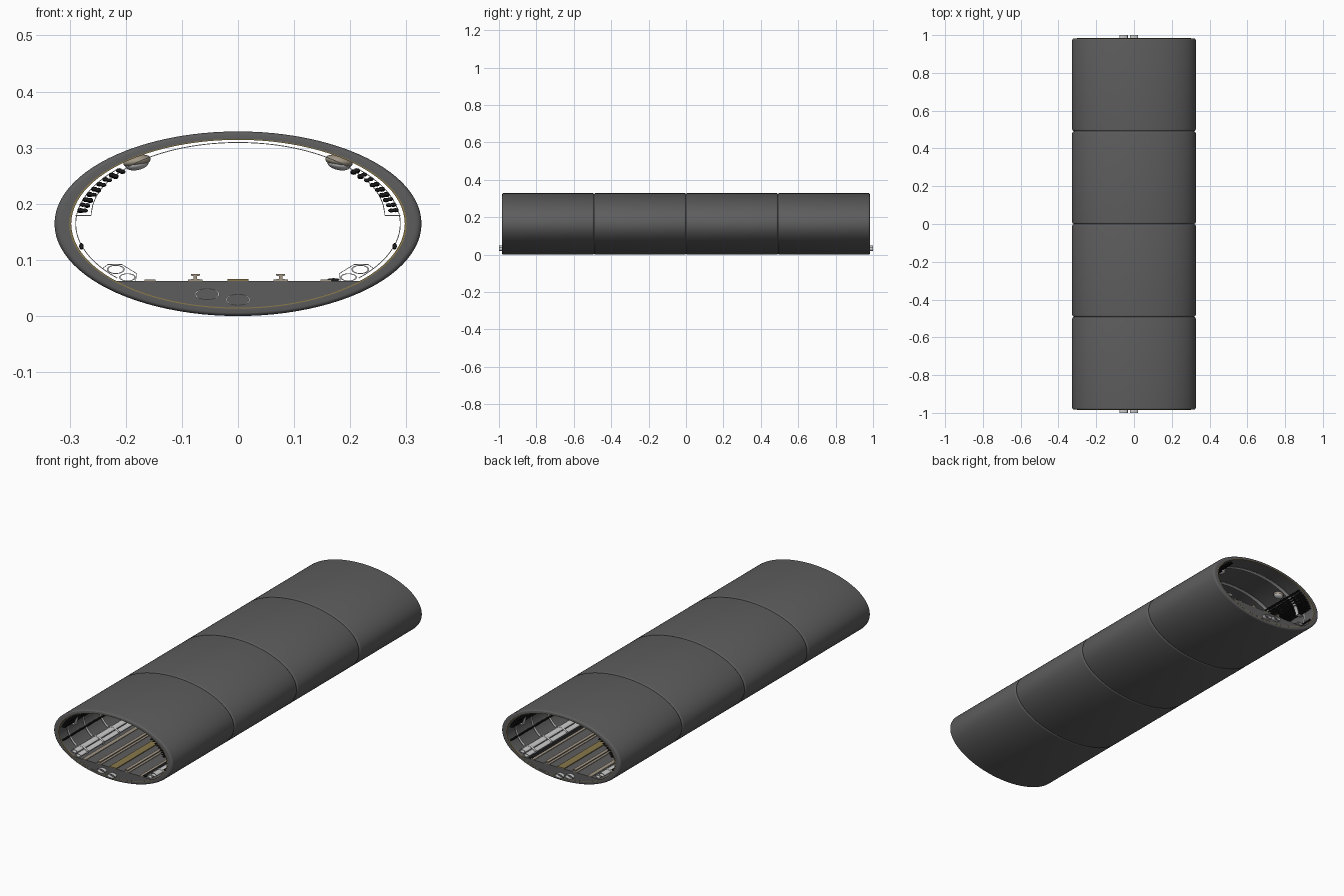
import bpy, bmesh, random
from math import sin, cos, pi, radians, sqrt

if "Cube" in bpy.data.objects:
    bpy.data.objects.remove(bpy.data.objects["Cube"])

random.seed(4)
A, B = 0.327, 0.1645          # outer half-width / half-height (centre at z = B)
SEG, END = 0.4915, 0.983      # segment length, tunnel half-length
INNER, FLOOR = 0.912, 0.062


def mat(name, r, g, b):
    m = bpy.data.materials.new(name)
    m.diffuse_color = (r, g, b, 1)
    m.use_nodes = True
    m.node_tree.nodes["Principled BSDF"].inputs["Base Color"].default_value = m.diffuse_color
    return m


CONCRETE = mat("concrete", 0.11, 0.11, 0.11)
BRASS = mat("brass", 0.25, 0.19, 0.07)
TAN = mat("tan_metal", 0.36, 0.31, 0.24)
STEEL = mat("light_steel", 0.6, 0.6, 0.6)
BLACK = mat("cable_black", 0.01, 0.01, 0.01)


def finish(bm, name, material, smooth=True):
    bmesh.ops.recalc_face_normals(bm, faces=bm.faces)
    me = bpy.data.meshes.new(name)
    bm.to_mesh(me)
    bm.free()
    ob = bpy.data.objects.new(name, me)
    bpy.context.collection.objects.link(ob)
    me.materials.append(material)
    if smooth:
        bpy.ops.object.select_all(action='DESELECT')
        ob.select_set(True)
        bpy.context.view_layer.objects.active = ob
        bpy.ops.object.shade_smooth_by_angle(angle=radians(35))
    return ob


def wall(s, t):
    """Point on the tunnel ellipse scaled by s, at angle t."""
    return (A * s * cos(t), B + B * s * sin(t))


def skin(bm, loops, around=True, along=False, caps=False):
    """Bridge successive loops of (x, y, z) points with quads."""
    vs = [[bm.verts.new(p) for p in lp] for lp in loops]
    n, m = len(vs[0]), len(vs)
    for j in range(m if along else m - 1):
        for i in range(n if around else n - 1):
            a, b = vs[j], vs[(j + 1) % m]
            bm.faces.new((a[i], a[(i + 1) % n], b[(i + 1) % n], b[i]))
    if caps:
        bm.faces.new(vs[0])
        bm.faces.new(vs[-1])


def extrude(name, profile, spans, material, caps=True, mirror=False):
    """Extrude an x-z profile along y over each (y0, y1) span."""
    bm = bmesh.new()
    for sx in ((1, -1) if mirror else (1,)):
        for y0, y1 in spans:
            skin(bm, [[(sx * x, y, z) for x, z in profile] for y in (y0, y1)], caps=caps)
    return finish(bm, name, material)


def ring(name, profile, material, n=96):
    """Closed (scale, y) section revolved around the tunnel ellipse."""
    bm = bmesh.new()
    loops = []
    for s, y in profile:
        loops.append([(x, y, z) for x, z in (wall(s, 2 * pi * i / n) for i in range(n))])
    skin(bm, loops, along=True)
    return finish(bm, name, material)


def oval(cx, cz, rx, rz, n=24):
    return [(cx + rx * cos(2 * pi * i / n), cz + rz * sin(2 * pi * i / n)) for i in range(n)]


def box(x0, x1, z0, z1):
    return [(x0, z0), (x1, z0), (x1, z1), (x0, z1)]


def strip(path, th):
    """Thin closed band profile following an open path."""
    out = []
    for i, (x, z) in enumerate(path):
        p, q = path[max(i - 1, 0)], path[min(i + 1, len(path) - 1)]
        dx, dz = q[0] - p[0], q[1] - p[1]
        d = sqrt(dx * dx + dz * dz)
        out.append((x - dz / d * th, z + dx / d * th))
    return path + out[::-1]


FULL = [(-END, END)]
starts = [-END + SEG * k for k in range(4)]

# Shell segments with rounded outer rims, and brass seals on each rim
for k, y0 in enumerate(starts):
    y1, r = y0 + SEG, 0.009
    arc = [(r * sin(i * pi / 8), r * cos(i * pi / 8)) for i in range(5)]
    sec = [(INNER, y0)]
    sec += [(1 - 0.035 + 0.035 * a / r, y0 + r - c) for a, c in arc]
    sec += [(1 - 0.035 + 0.035 * a / r, y1 - r + c) for a, c in arc[::-1]]
    sec += [(INNER, y1)]
    ring(f"shell_segment_{k + 1}", sec, CONCRETE)
    for tag, y, d in (("front", y0, 0.0006), ("back", y1, -0.0006)):
        ring(f"inner_seal_{tag}_{k + 1}", [(INNER - .003, y - d), (INNER + .008, y - d),
                                         (INNER + .008, y + 6 * d), (INNER - .003, y + 6 * d)], BRASS)

# Solid floor filling the lower part of the bore
s0 = math_t = None
t0 = pi + 0.752
t1 = 2 * pi - 0.752
extrude("floor_slab", [wall(INNER, t0 + (t1 - t0) * i / 32) for i in range(33)], FULL, CONCRETE)

# Service pipes below the floor that stick out at both ends
for i, (x, z) in enumerate(((-0.055, 0.039), (0.0, 0.029))):
    for y0, y1 in ((-1, -END + .01), (END - .01, 1)):
        bm = bmesh.new()
        a, b = oval(x, z, .022, .0105, 32), oval(x, z, .019, .009, 32)
        skin(bm, [[(p, y0, q) for p, q in a], [(p, y1, q) for p, q in a],
                  [(p, y1, q) for p, q in b], [(p, y0, q) for p, q in b]], along=True)
        finish(bm, f"service_pipe_{i + 1}", STEEL)

# Track: rails, guide strips and centre plate
rail = [(-.013, 0), (.013, 0), (.013, .003), (.003, .004), (.003, .009),
        (.008, .010), (.008, .013), (-.008, .013), (-.008, .010),
        (-.003, .009), (-.003, .004), (-.013, .003)]
extrude("running_rail", [(.076 + x, FLOOR + z) for x, z in rail], FULL, TAN, mirror=True)
extrude("guide_strip", box(.147, .167, FLOOR, FLOOR + .003), FULL, TAN, mirror=True)
extrude("centre_plate", box(-.019, .019, FLOOR, FLOOR + .004), FULL, BRASS)

# Open pipes along both lower corners with straps around them
for tag, x, z, rx, rz in (("upper", .218, .083, .016, .008), ("lower", .197, .069, .015, .007)):
    bm = bmesh.new()
    for sx in (1, -1):
        a, b = oval(sx * x, z, rx, rz), oval(sx * x, z, rx * .82, rz * .82)
        skin(bm, [[(p, y, q) for p, q in lp] for lp, y in
                  ((a, -END + .01), (a, END - .01), (b, END - .01), (b, -END + .01))], along=True)
    finish(bm, f"corner_pipe_{tag}", STEEL)
spots = [y0 + SEG * (i + .5) / 4 for y0 in starts for i in range(4)]
strap = [(.242, .085), (.232, .0925), (.207, .0925), (.180, .076), (.182, .062)]
extrude("pipe_strap", strip(strap, .0012), [(y - .006, y + .006) for y in spots], STEEL, mirror=True)

# Overhead arch ribs with shelves to the wall, and side wall bands
arch = [(.29, .18)] + [(.262 * cos(pi * i / 48), .18 + .13 * sin(pi * i / 48))
                       for i in range(49)] + [(-.29, .18)]
ribs = [y0 + SEG * (i + .5) / 3 for y0 in starts for i in range(3)]
extrude("arch_rib", strip(arch, .0015), [(y - .01, y + .01) for y in ribs], STEEL)
band = [wall(.887, radians(-42 + 84 * i / 24)) for i in range(25)]
extrude("wall_band", strip(band, .0015), [(y - .006, y + .006) for y in spots], STEEL, mirror=True)

# Sagging cables on the upper walls, one low wall cable and one floor cable
def cable(bm, x, z, rx, rz, sag, n=49):
    loops = []
    for j in range(n):
        y = -END + .006 + (2 * END - .012) * j / (n - 1)
        dz = -sag * abs(sin(pi * (y + END) / (SEG / 4)))
        loops.append([(p, y, q + dz) for p, q in oval(x, z, rx, rz, 8)])
    skin(bm, loops, caps=True)


bm = bmesh.new()
for sx in (1, -1):
    for i in range(9):
        for s in (.872, .848):
            x, z = wall(s, radians(10 + 32 * i / 8))
            cable(bm, sx * x, z, .0055, .003, random.uniform(.001, .004))
    cable(bm, sx * .279, .125, .004, .005, .002)
cable(bm, .170, .0645, .012, .003, 0)
finish(bm, "cables", BLACK)

# Domed ceiling lamps: tan housing and pale lens
for k, y0 in enumerate(starts):
    for sx in (1, -1):
        for f in (.25, .75):
            for part, m, r, off in (("housing", TAN, (.025, .025, .011), .004),
                                    ("lens", STEEL, (.021, .021, .010), -.002)):
                bpy.ops.mesh.primitive_uv_sphere_add(
                    segments=24, ring_count=12, radius=1,
                    location=(sx * .18, y0 + SEG * f, .272 + off), rotation=(0, sx * .2, 0))
                ob = bpy.context.object
                ob.name, ob.scale = f"lamp_{part}_{k + 1}", r
                ob.data.materials.append(m)
                bpy.ops.object.shade_smooth()
